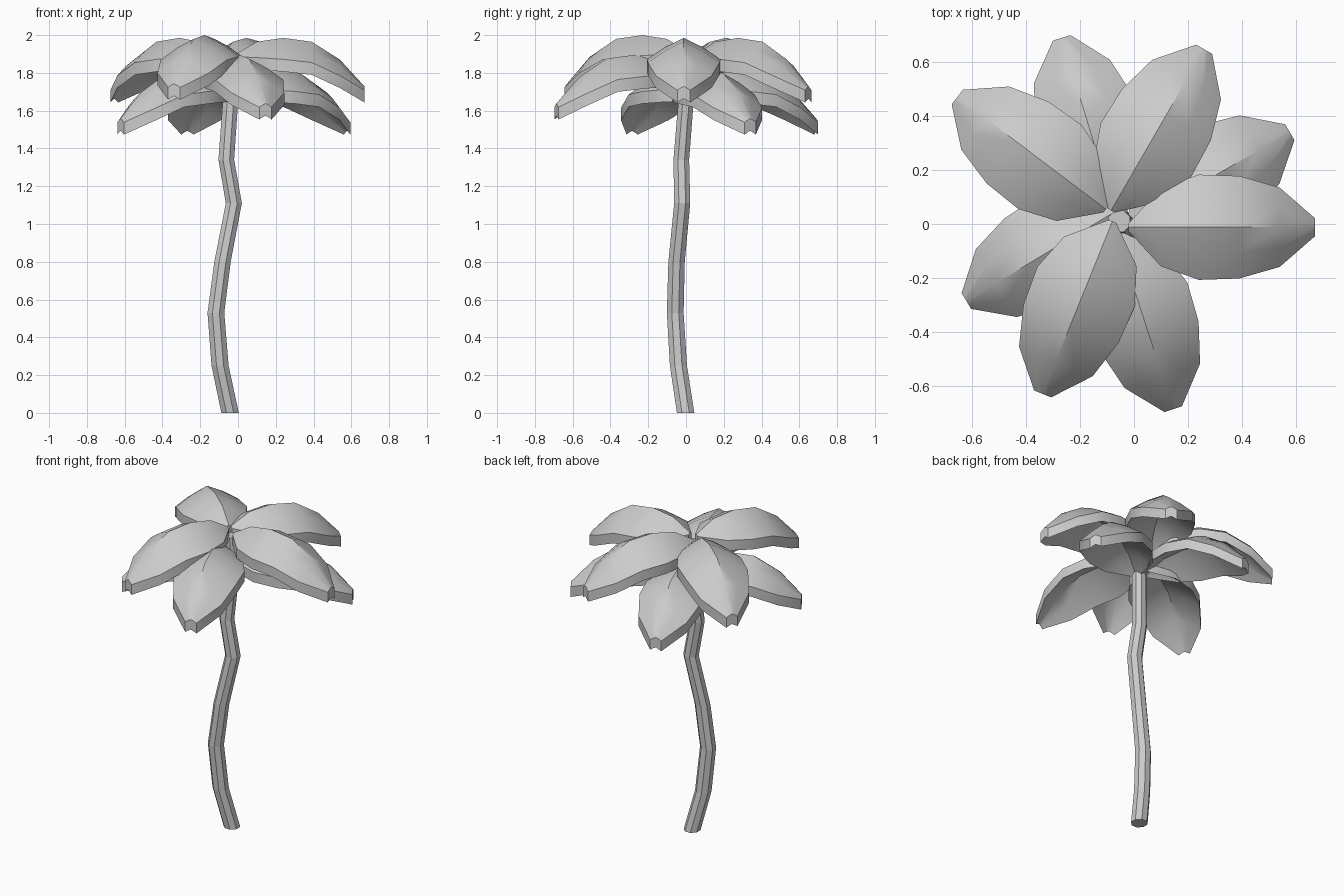
import bpy, bmesh, math
from mathutils import Vector

if "Cube" in bpy.data.objects:
    bpy.data.objects.remove(bpy.data.objects["Cube"])


def finish(name, bm, smooth):
    bmesh.ops.recalc_face_normals(bm, faces=bm.faces)
    me = bpy.data.meshes.new(name)
    bm.to_mesh(me)
    bm.free()
    ob = bpy.data.objects.new(name, me)
    bpy.context.collection.objects.link(ob)
    if smooth:
        bpy.ops.object.select_all(action='DESELECT')
        bpy.context.view_layer.objects.active = ob
        ob.select_set(True)
        bpy.ops.object.shade_smooth_by_angle(angle=math.radians(40))
    return ob


def bridge(bm, rings):
    # skin a list of closed vertex loops and cap both ends
    for a, b in zip(rings, rings[1:]):
        n = len(a)
        for i in range(n):
            j = (i + 1) % n
            bm.faces.new((a[i], a[j], b[j], b[i]))
    bm.faces.new(rings[0])
    bm.faces.new(rings[-1])


# trunk: octagonal tube along a bent path (x, y, z)
path = [(-0.042, -0.002, 0), (-0.095, -0.04, 0.25), (-0.117, -0.057, 0.53),
        (-0.082, -0.05, 0.80), (-0.022, -0.02, 1.11), (-0.062, -0.025, 1.34),
        (-0.04, 0.0, 1.65), (-0.055, 0.01, 1.86)]
bm = bmesh.new()
rings = []
for k, (x, y, z) in enumerate(path):
    r = 0.05 - 0.001 * k
    rings.append([bm.verts.new((x + r * math.cos(math.tau * (i + .5) / 8),
                                y + r * math.sin(math.tau * (i + .5) / 8), z))
                  for i in range(8)])
bridge(bm, rings)
finish("trunk", bm, False)

# leaf stations: distance along, half width, ridge height
STATIONS = [(0, 0.015, 1.895), (0.12, 0.145, 1.965), (0.26, 0.195, 1.985),
            (0.41, 0.19, 1.965), (0.56, 0.147, 1.87), (0.69, 0.034, 1.728)]
ACROSS = (-1, -0.5, 0, 0.5, 1)
THICK = 0.065


def leaf(name, base, degrees, dz):
    a = math.radians(degrees)
    along = Vector((math.cos(a), math.sin(a), 0))
    side = Vector((-math.sin(a), math.cos(a), 0))
    origin = Vector((base[0], base[1], dz))
    bm = bmesh.new()
    rings = []
    for s, w, z in STATIONS:
        top = [origin + along * s + side * w * t
               + Vector((0, 0, z - 0.58 * w * abs(t) ** 1.25)) for t in ACROSS]
        low = [p - Vector((0, 0, THICK)) for p in reversed(top)]
        rings.append([bm.verts.new(p) for p in top + low])
    bridge(bm, rings)
    finish(name, bm, True)


# upper crown
leaf("upper_leaf_right", (-0.02, -0.012), 0, 0)
leaf("upper_leaf_back", (-0.085, 0.05), 60, 0)
leaf("upper_leaf_left", (-0.104, 0.055), 143, 0)
leaf("upper_leaf_front", (-0.08, 0.01), 248, 0.015)

# lower crown
leaf("lower_leaf_front", (-0.068, -0.03), 288, -0.09)
leaf("lower_leaf_back", (-0.066, 0.03), 107, -0.17)
leaf("lower_leaf_right", (-0.02, -0.005), 30, -0.17)
leaf("lower_leaf_left", (-0.03, 0.07), 211, -0.17)
